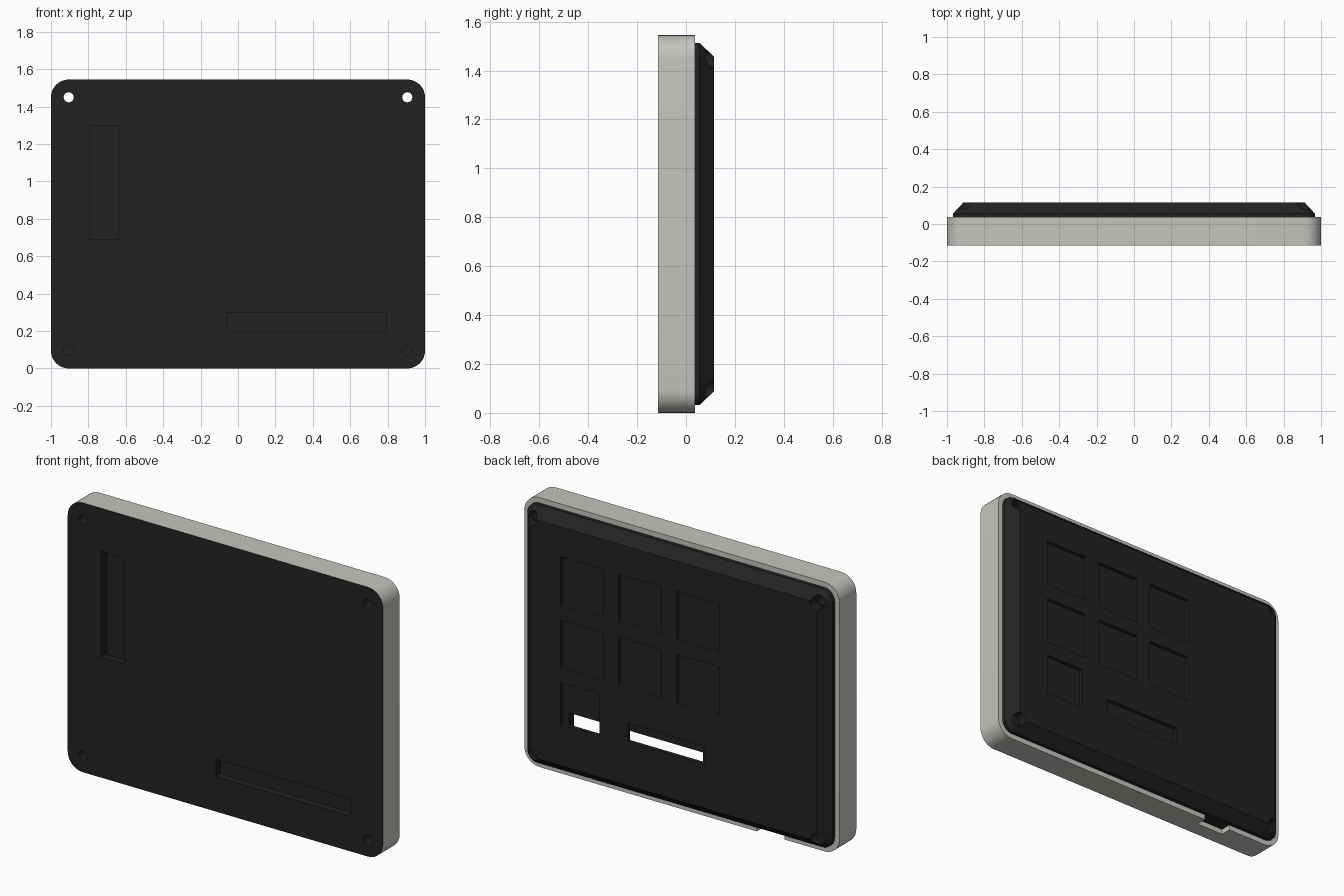
import bpy, bmesh, math
from mathutils import Vector

if "Cube" in bpy.data.objects:
    bpy.data.objects.remove(bpy.data.objects["Cube"])

H = 1.545            # height of the case
R = 0.095            # outer corner radius
FRONT, RIM, BACK = -0.115, 0.037, 0.115


def material(name, rgb):
    m = bpy.data.materials.new(name)
    m.diffuse_color = (*rgb, 1)
    m.use_nodes = True
    m.node_tree.nodes["Principled BSDF"].inputs["Base Color"].default_value = m.diffuse_color
    return m


black = material("black plastic", (0.016, 0.016, 0.016))
grey = material("warm light grey", (0.56, 0.56, 0.52))


def add_object(name, bm):
    bmesh.ops.recalc_face_normals(bm, faces=bm.faces)
    mesh = bpy.data.meshes.new(name)
    bm.to_mesh(mesh)
    bm.free()
    ob = bpy.data.objects.new(name, mesh)
    bpy.context.collection.objects.link(ob)
    return ob


def outline(inset, r, segs=8):
    """Rounded rectangle in x and z, set in from the case outline."""
    pts = []
    cx, cz = 1 - inset - r, H / 2 - inset - r
    for q, (sx, sz) in enumerate([(1, 1), (-1, 1), (-1, -1), (1, -1)]):
        for i in range(segs + 1):
            a = math.pi / 2 * (q + i / segs)
            pts.append((sx * cx + r * math.cos(a), H / 2 + sz * cz + r * math.sin(a)))
    return pts


def loft(name, levels):
    """Solid through rounded outlines given as (inset, radius, y)."""
    bm = bmesh.new()
    rings = [[bm.verts.new((x, y, z)) for x, z in outline(i, r)] for i, r, y in levels]
    n = len(rings[0])
    for a, b in zip(rings, rings[1:]):
        for k in range(n):
            bm.faces.new((a[k], a[(k + 1) % n], b[(k + 1) % n], b[k]))
    bm.faces.new(rings[0])
    bm.faces.new(rings[-1][::-1])
    return add_object(name, bm)


def box(x0, x1, y0, y1, z0, z1):
    bm = bmesh.new()
    bmesh.ops.create_cube(bm, size=1)
    for v in bm.verts:
        v.co = Vector(((x0 + x1) / 2 + v.co.x * (x1 - x0),
                       (y0 + y1) / 2 + v.co.y * (y1 - y0),
                       (z0 + z1) / 2 + v.co.z * (z1 - z0)))
    return add_object("box_cutter", bm)


def corner_cylinders(r, y0, y1):
    """One cylinder along y at each screw position."""
    bm = bmesh.new()
    for x in (-0.905, 0.905):
        for z in (0.095, H - 0.095):
            loops = [[bm.verts.new((x + r * math.cos(math.tau * k / 32), y,
                                    z + r * math.sin(math.tau * k / 32)))
                      for k in range(32)] for y in (y0, y1)]
            for k in range(32):
                j = (k + 1) % 32
                bm.faces.new((loops[0][k], loops[0][j], loops[1][j], loops[1][k]))
            bm.faces.new(loops[0])
            bm.faces.new(loops[1][::-1])
    return add_object("screw_cutter", bm)


def cut(ob, cutter):
    mod = ob.modifiers.new("cut", 'BOOLEAN')
    mod.operation = 'DIFFERENCE'
    mod.solver = 'EXACT'
    mod.object = cutter
    bpy.context.view_layer.objects.active = ob
    bpy.ops.object.modifier_apply(modifier=mod.name)
    bpy.data.objects.remove(cutter)


def finish(ob, mats, rule):
    ob.data.materials.clear()
    for m in mats:
        ob.data.materials.append(m)
    for p in ob.data.polygons:
        p.material_index = rule(p)
    bpy.ops.object.select_all(action='DESELECT')
    ob.select_set(True)
    bpy.context.view_layer.objects.active = ob
    bpy.ops.object.shade_smooth_by_angle(angle=math.radians(30))


# Front case: grey surround with a black front panel
case = loft("front_case", [(0, R, FRONT), (0, R, RIM)])
cavity = loft("case_cavity", [(0.03, 0.065, FRONT + 0.045), (0.03, 0.065, RIM + 0.05)])
cut(cavity, corner_cylinders(0.05, FRONT, -0.031))
cut(case, cavity)
cut(case, corner_cylinders(0.027, -0.2, 0.2))
cut(case, box(-0.79, -0.64, -0.2, -0.05, 0.69, 1.30))     # upright slot
cut(case, box(-0.06, 0.79, -0.2, -0.05, 0.20, 0.30))      # long slot
cut(case, box(-0.65, -0.475, -0.025, 0.1, -0.05, 0.0315))  # cable notch


def case_colour(p):
    # distance of the face centre from the case outline
    c = p.center
    dx = abs(c.x) - (1 - R)
    dz = abs(c.z - H / 2) - (H / 2 - R)
    d = math.hypot(max(dx, 0), max(dz, 0)) + min(max(dx, dz), 0) - R
    if p.normal.y < -0.5:
        return 0
    return 1 if d > -0.033 or c.y > RIM - 0.005 else 0


finish(case, [black, grey], case_colour)

# Back cover: chamfered hollow tray
cover = loft("back_cover", [(0.032, 0.063, -0.03), (0.032, 0.063, 0.055), (0.088, 0.02, BACK)])
hollow = loft("cover_hollow", [(0.06, 0.04, -0.06), (0.06, 0.04, 0.045), (0.105, 0.015, 0.092)])
cut(hollow, corner_cylinders(0.05, -0.1, 0.15))
cut(cover, hollow)
cut(cover, corner_cylinders(0.027, -0.2, 0.2))
cut(cover, corner_cylinders(0.037, 0.06, 0.2))            # screw head recesses

# Grid of square windows, a smaller one, and a long one
windows = [(0.443 - 0.367 * c, 0.715 - 0.367 * c, 1.01 - 0.362 * r, 1.285 - 0.362 * r)
           for r in range(2) for c in range(3)]
windows += [(0.468, 0.715, 0.325, 0.565), (-0.205, 0.29, 0.34, 0.445)]
for x0, x1, z0, z1 in windows:
    cut(cover, box(x0, x1, 0.06, 0.2, z0, z1))
finish(cover, [black], lambda p: 0)
